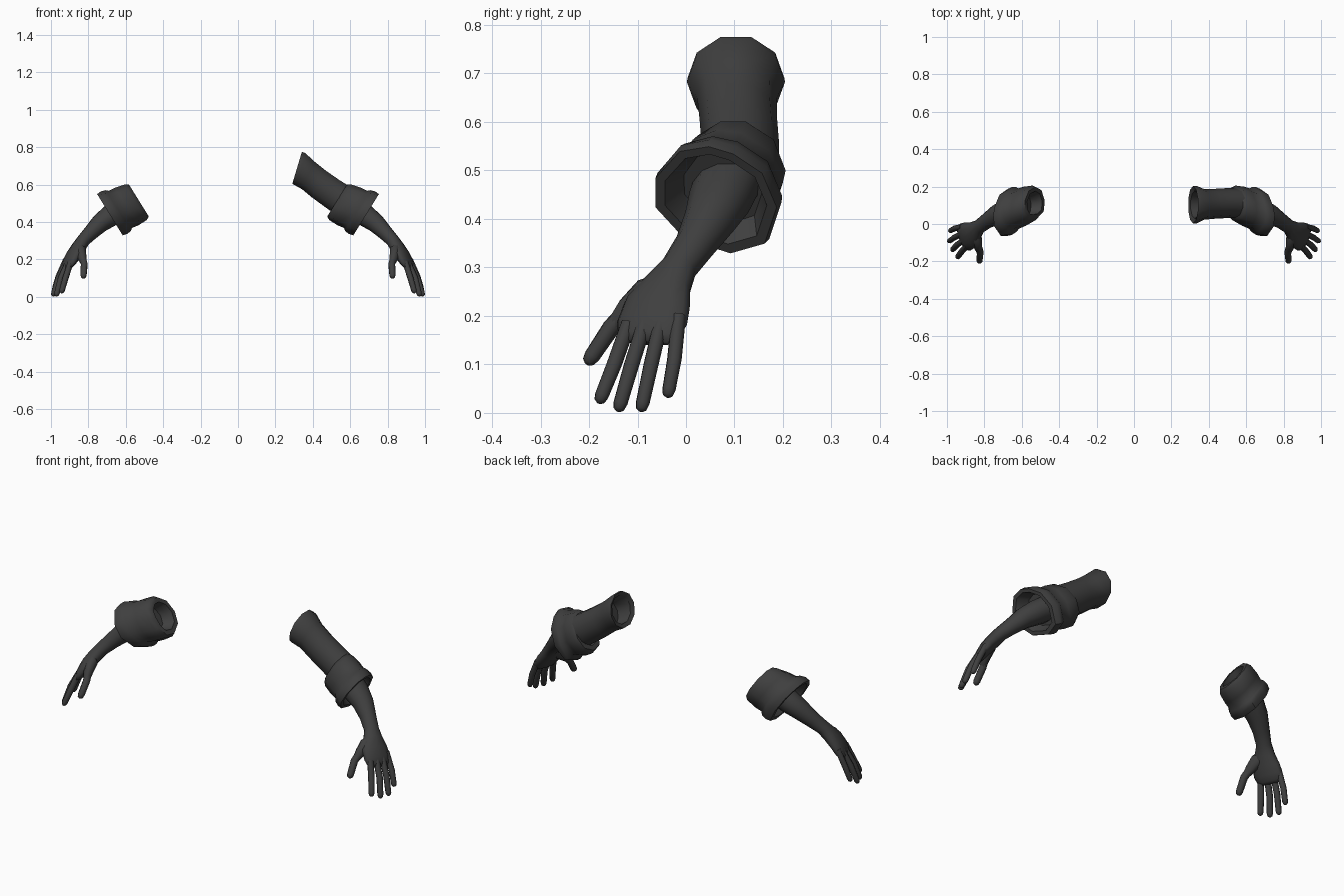
import bpy, bmesh, math
from mathutils import Vector

cloth = bpy.data.materials.new("dark grey")
cloth.diffuse_color = (0.05, 0.05, 0.05, 1)


def loft(name, rings, side=1, angle=50):
    """Skin a list of point rings, cap both ends; side=-1 mirrors in x."""
    bm = bmesh.new()
    rows = [[bm.verts.new((p[0] * side, p[1], p[2])) for p in r] for r in rings]
    n = len(rows[0])
    for a, b in zip(rows, rows[1:]):
        for i in range(n):
            j = (i + 1) % n
            bm.faces.new((a[i], a[j], b[j], b[i]))
    bm.faces.new(rows[0])
    bm.faces.new(rows[-1])
    bmesh.ops.recalc_face_normals(bm, faces=bm.faces)
    me = bpy.data.meshes.new(name)
    bm.to_mesh(me)
    bm.free()
    me.materials.append(cloth)
    ob = bpy.data.objects.new(name, me)
    bpy.context.collection.objects.link(ob)
    bpy.ops.object.select_all(action='DESELECT')
    ob.select_set(True)
    bpy.context.view_layer.objects.active = ob
    bpy.ops.object.shade_smooth_by_angle(angle=math.radians(angle))
    return ob


def tube(stations, width_dir, n=10):
    """Elliptical rings along a path of (x, y, z, half width, half thickness)."""
    pts = [Vector(s[:3]) for s in stations]
    rings = []
    for k, s in enumerate(stations):
        axis = (pts[min(k + 1, len(pts) - 1)] - pts[max(k - 1, 0)]).normalized()
        w = Vector(width_dir)
        w = (w - axis * w.dot(axis)).normalized()
        t = axis.cross(w)
        rings.append([pts[k] + w * s[3] * math.cos(a) + t * s[4] * math.sin(a)
                      for a in (2 * math.pi * i / n for i in range(n))])
    return rings


def digit(base, mid, tip, r):
    """Finger with a rounded tip."""
    b, m, t = Vector(base), Vector(mid), Vector(tip)
    d = (t - m).normalized()
    stations = [(*b, r, r), (*m, r, r), (*(t - d * r * 1.1), r * 0.92, r * 0.92),
                (*(t - d * r * 0.35), r * 0.72, r * 0.72), (*t, r * 0.25, r * 0.25)]
    return tube(stations, (0.25, 0.95, 0), 8)


# cuff outlines in y, z; each lies on a plane tilted in x
INNER = [(0.03, 0.53), (0.035, 0.575), (0.075, 0.603), (0.125, 0.605), (0.18, 0.57),
         (0.203, 0.51), (0.185, 0.455), (0.125, 0.425), (0.065, 0.435), (0.035, 0.48)]
HEM = [(-0.06, 0.49), (-0.01, 0.545), (0.05, 0.555), (0.10, 0.54), (0.16, 0.50),
       (0.19, 0.43), (0.165, 0.355), (0.095, 0.335), (0.0, 0.365), (-0.06, 0.43)]
A = [Vector((0.53 + 0.62 * (z - 0.515), y, z)) for y, z in INNER]
B = [Vector((0.675 + 0.62 * (z - 0.445), y, z)) for y, z in HEM]
AXIS = Vector((0.82, -0.25, -0.5))


def cuff_ring(t, scale, shift=0.0):
    r = [a.lerp(b, t) for a, b in zip(A, B)]
    c = sum(r, Vector()) / len(r)
    return [c + (p - c) * scale + AXIS * shift for p in r]


FINGERS = {
    "index_finger": ((0.895, -0.118, 0.185), (0.922, -0.148, 0.10), (0.945, -0.18, 0.02), 0.0165),
    "middle_finger": ((0.908, -0.085, 0.185), (0.947, -0.112, 0.10), (0.972, -0.14, 0.003), 0.0165),
    "ring_finger": ((0.92, -0.052, 0.185), (0.96, -0.072, 0.10), (0.99, -0.093, 0.003), 0.016),
    "little_finger": ((0.92, -0.015, 0.20), (0.96, -0.024, 0.11), (0.985, -0.038, 0.032), 0.0155),
    "thumb": ((0.84, -0.09, 0.245), (0.822, -0.155, 0.175), (0.827, -0.205, 0.10), 0.019),
}

for side, label in ((1, "right"), (-1, "left")):
    # rolled cuff, hollow at both ends
    loft(f"{label}_cuff", [
        cuff_ring(0.35, 0.55), cuff_ring(0.0, 0.72), cuff_ring(0.0, 0.95),
        cuff_ring(0.12, 1.04), cuff_ring(0.45, 1.02), cuff_ring(0.68, 0.96),
        cuff_ring(0.76, 1.04), cuff_ring(0.92, 1.05), cuff_ring(1.0, 1.0, 0.012),
        cuff_ring(1.0, 0.84, 0.012), cuff_ring(0.75, 0.7)], side)
    # forearm and palm as one tapering form
    loft(f"{label}_forearm_and_hand", tube([
        (0.62, 0.085, 0.475, 0.07, 0.062), (0.68, 0.068, 0.435, 0.066, 0.06),
        (0.735, 0.048, 0.395, 0.054, 0.052), (0.785, 0.018, 0.345, 0.042, 0.042),
        (0.828, -0.014, 0.30, 0.038, 0.036), (0.852, -0.036, 0.265, 0.052, 0.036),
        (0.878, -0.058, 0.225, 0.073, 0.034), (0.902, -0.07, 0.185, 0.077, 0.028),
        (0.918, -0.076, 0.158, 0.068, 0.02), (0.926, -0.08, 0.145, 0.05, 0.009)],
        (0.25, 0.95, 0.12), 12), side, 70)
    # web between thumb and palm
    loft(f"{label}_thumb_base", tube([
        (0.848, -0.035, 0.275, 0.02, 0.02), (0.842, -0.08, 0.245, 0.036, 0.03),
        (0.834, -0.12, 0.212, 0.028, 0.024), (0.824, -0.15, 0.18, 0.016, 0.016)],
        (0.25, 0.2, -0.9), 8), side, 70)
    for name, (b, m, t, r) in FINGERS.items():
        loft(f"{label}_{name}", digit(b, m, t, r), side, 70)

# upper sleeve on one arm only, flared hollow end with a tilted rim
def sleeve_ring(x, y, z, ry, rz, lean, n=10):
    return [Vector((x + lean * rz * math.sin(a), y + ry * math.cos(a), z + rz * math.sin(a)))
            for a in (2 * math.pi * i / n for i in range(n))]


loft("upper_sleeve", [
    sleeve_ring(0.39, 0.105, 0.645, 0.06, 0.06, 0.4),
    sleeve_ring(0.325, 0.103, 0.688, 0.075, 0.07, 0.33),
    sleeve_ring(0.316, 0.103, 0.69, 0.10, 0.09, 0.3),
    sleeve_ring(0.333, 0.103, 0.682, 0.101, 0.09, 0.33),
    sleeve_ring(0.375, 0.105, 0.65, 0.082, 0.079, 0.42),
    sleeve_ring(0.43, 0.108, 0.605, 0.08, 0.076, 0.5),
    sleeve_ring(0.50, 0.112, 0.555, 0.08, 0.075, 0.55),
    sleeve_ring(0.56, 0.112, 0.515, 0.08, 0.075, 0.6)])
